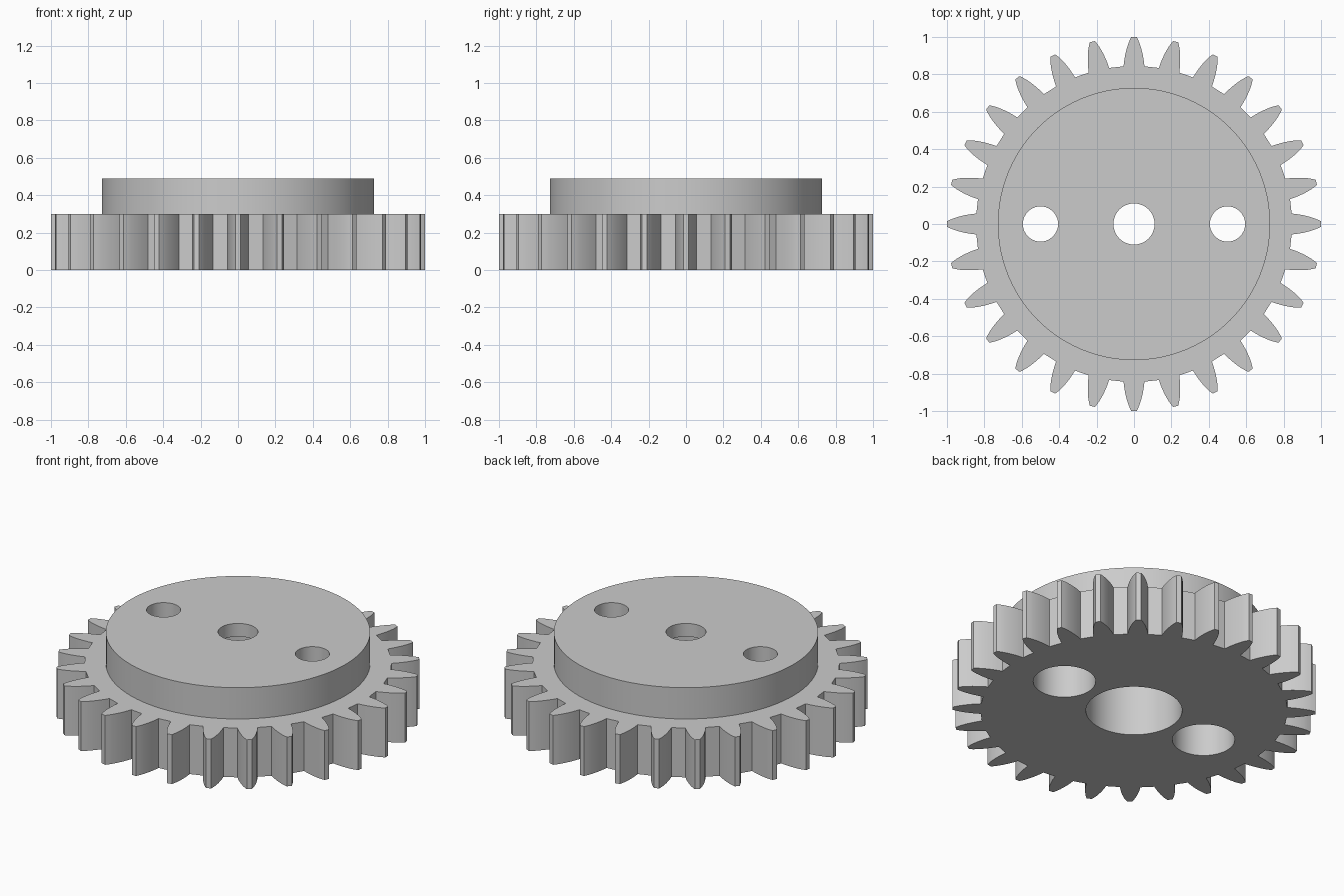
import bpy, bmesh, math

cube = bpy.data.objects.get("Cube")
if cube:
    bpy.data.objects.remove(cube, do_unlink=True)

TEETH = 28
GEAR_TOP, HUB_TOP = 0.30, 0.49
# One tooth flank: (radius, half width) from root to tip
FLANK = [(0.843, 0.056), (0.87, 0.053), (0.90, 0.048), (0.93, 0.041),
         (0.96, 0.032), (0.98, 0.024), (1.0, 0.014)]

grey = bpy.data.materials.new("plain grey")
grey.use_nodes = True
colour = (0.6, 0.6, 0.6, 1)
grey.diffuse_color = colour
grey.node_tree.nodes["Principled BSDF"].inputs["Base Color"].default_value = colour


def prism(name, outline, z0, z1):
    """Extrude a closed outline from z0 to z1."""
    bm = bmesh.new()
    base = bm.faces.new([bm.verts.new((x, y, z0)) for x, y in outline])
    top = bmesh.ops.extrude_face_region(bm, geom=[base])["geom"]
    moved = [v for v in top if isinstance(v, bmesh.types.BMVert)]
    bmesh.ops.translate(bm, verts=moved, vec=(0, 0, z1 - z0))
    bmesh.ops.recalc_face_normals(bm, faces=bm.faces)
    mesh = bpy.data.meshes.new(name)
    bm.to_mesh(mesh)
    bm.free()
    mesh.materials.append(grey)
    obj = bpy.data.objects.new(name, mesh)
    bpy.context.collection.objects.link(obj)
    return obj


def circle(radius, cx=0, sides=96):
    steps = [2 * math.pi * i / sides for i in range(sides)]
    return [(cx + radius * math.cos(a), radius * math.sin(a)) for a in steps]


def gear_outline():
    half = [(r, -w) for r, w in FLANK] + [(r, w) for r, w in reversed(FLANK)]
    points = []
    for i in range(TEETH):
        a = 2 * math.pi * i / TEETH
        c, s = math.cos(a), math.sin(a)
        points += [(x * c - y * s, x * s + y * c) for x, y in half]
    return points


def combine(target, tool, operation):
    """Apply a boolean and discard the tool."""
    tool.hide_render = True
    mod = target.modifiers.new(operation.lower(), 'BOOLEAN')
    mod.operation = operation
    mod.solver = 'EXACT'
    mod.object = tool
    bpy.context.view_layer.objects.active = target
    bpy.ops.object.modifier_apply(modifier=mod.name)
    bpy.data.objects.remove(tool, do_unlink=True)


# Toothed wheel with a raised round hub
gear = prism("gear_wheel", gear_outline(), 0, GEAR_TOP)
combine(gear, prism("hub", circle(0.728), 0.1, HUB_TOP), 'UNION')

# Stepped holes: x position, narrow radius, wide radius, height of the step
for x, narrow, wide, step in [(0, 0.11, 0.265, 0.41),
                              (-0.5, 0.094, 0.172, 0.30),
                              (0.5, 0.094, 0.172, 0.30)]:
    combine(gear, prism("bore_cutter", circle(narrow, x, 64), -0.1, 0.6), 'DIFFERENCE')
    combine(gear, prism("recess_cutter", circle(wide, x, 64), -0.15, step), 'DIFFERENCE')

# Smooth round walls, crisp edges
bpy.ops.object.select_all(action='DESELECT')
gear.select_set(True)
bpy.context.view_layer.objects.active = gear
bpy.ops.object.shade_smooth_by_angle(angle=math.radians(25))
